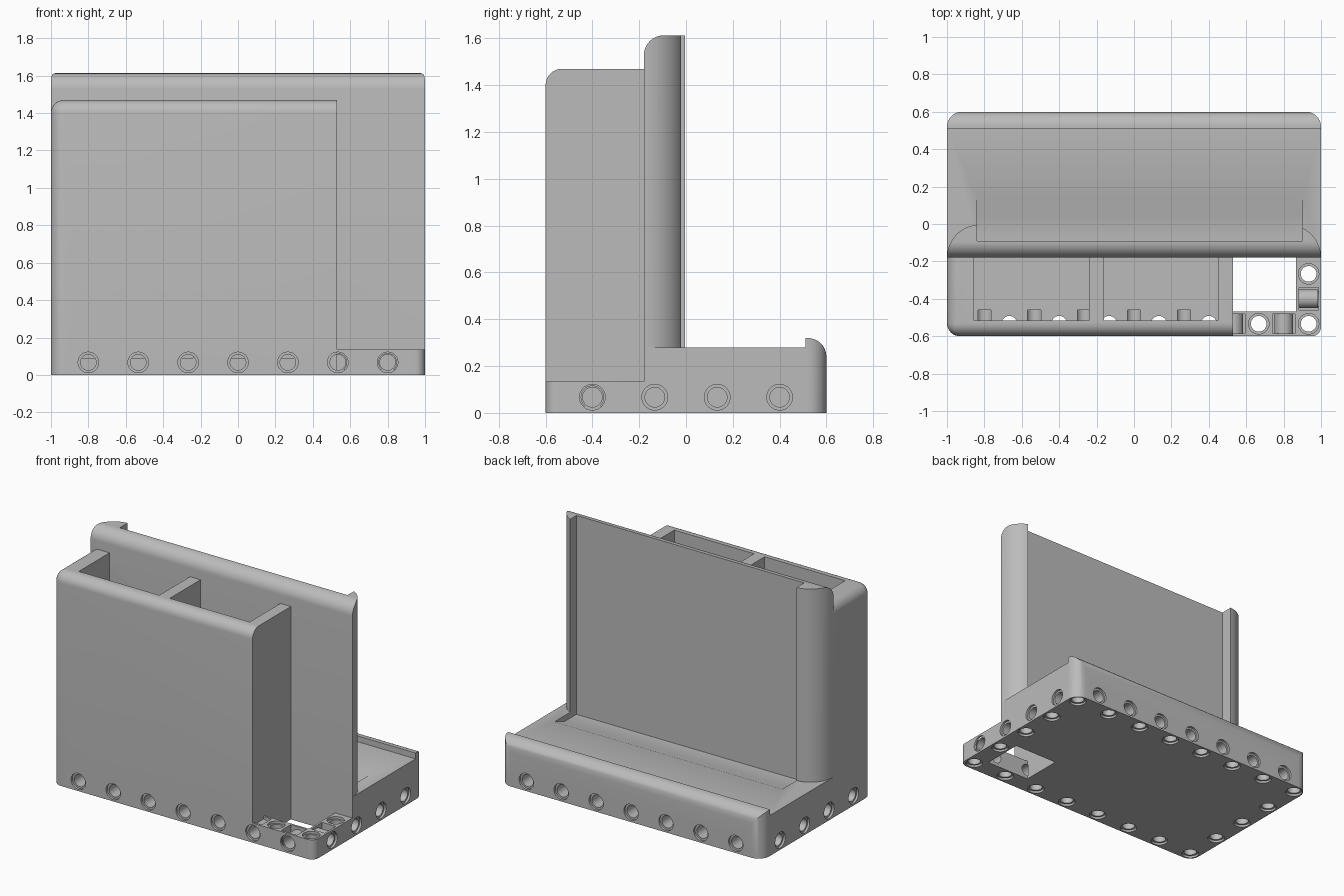
import bpy, bmesh, math
from mathutils import Matrix, Vector

if "Cube" in bpy.data.objects:
    bpy.data.objects.remove(bpy.data.objects["Cube"])

grey = bpy.data.materials.new("plain grey")
grey.use_nodes = True
GREY = (0.5, 0.5, 0.5, 1)
grey.diffuse_color = GREY
grey.node_tree.nodes["Principled BSDF"].inputs["Base Color"].default_value = GREY


def finish(name, bm):
    bmesh.ops.recalc_face_normals(bm, faces=bm.faces)
    me = bpy.data.meshes.new(name)
    bm.to_mesh(me)
    bm.free()
    me.materials.append(grey)
    ob = bpy.data.objects.new(name, me)
    bpy.context.collection.objects.link(ob)
    return ob


def prism(name, outline, axis, lo, hi, rounded=None, radius=0.08):
    """Extrude a 2D outline along axis ('X': outline is y,z; 'Z': outline is x,y)."""
    bm = bmesh.new()
    place = (lambda a, b: (lo, a, b)) if axis == "X" else (lambda a, b: (a, b, lo))
    face = bm.faces.new([bm.verts.new(place(a, b)) for a, b in outline])
    moved = bmesh.ops.extrude_face_region(bm, geom=[face])["geom"]
    shift = Vector((hi - lo, 0, 0)) if axis == "X" else Vector((0, 0, hi - lo))
    bmesh.ops.translate(bm, vec=shift, verts=[v for v in moved if isinstance(v, bmesh.types.BMVert)])
    bmesh.ops.recalc_face_normals(bm, faces=bm.faces)
    if rounded:
        edges = [e for e in bm.edges if rounded(*[v.co for v in e.verts])]
        bmesh.ops.bevel(bm, geom=edges, offset=radius, segments=8, profile=0.5,
                        affect="EDGES", clamp_overlap=True)
    return finish(name, bm)


def box(name, x0, x1, y0, y1, z0, z1, **kw):
    return prism(name, [(x0, y0), (x1, y0), (x1, y1), (x0, y1)], "Z", z0, z1, **kw)


def lathe(bm, profile, origin, direction, sides=28):
    """Add a capped turned solid, profile given as (radius, depth) pairs."""
    turn = Matrix.Translation(origin) @ Vector(direction).to_track_quat("Z", "Y").to_matrix().to_4x4()
    rings = []
    for r, d in profile:
        angles = [math.tau * i / sides for i in range(sides)]
        rings.append([bm.verts.new(turn @ Vector((r * math.cos(a), r * math.sin(a), d))) for a in angles])
    for p, q in zip(rings, rings[1:]):
        for i in range(sides):
            j = (i + 1) % sides
            bm.faces.new((p[i], p[j], q[j], q[i]))
    bm.faces.new(rings[0][::-1])
    bm.faces.new(rings[-1])


def boolean(ob, cutter, operation="DIFFERENCE"):
    mod = ob.modifiers.new("cut", "BOOLEAN")
    mod.object, mod.operation, mod.solver = cutter, operation, "EXACT"
    bpy.context.view_layer.objects.active = ob
    bpy.ops.object.modifier_apply(modifier=mod.name)


def near(a, b):
    return abs(a - b) < 1e-4


def both(p, q, axis, value):
    return near(p[axis], value) and near(q[axis], value)


# Peg holes: bores with a wider collar, on a regular pitch around the rim
PITCH, MID = 0.2667, 0.067
BORE, COLLAR = 0.042, 0.055
blind = [(COLLAR, -0.02), (COLLAR, 0.015), (BORE, 0.015), (BORE, 0.14)]
through = blind[:3] + [(BORE, 0.118), (COLLAR, 0.118), (COLLAR, 0.15)]
bm = bmesh.new()
for i in range(7):
    x = (i - 3) * PITCH
    lathe(bm, blind, (x, -0.6, MID), (0, 1, 0))
    lathe(bm, blind, (x, 0.6, MID), (0, -1, 0))
for i in range(4):
    y = (i - 1.5) * PITCH
    for s in (-1, 1):
        lathe(bm, blind, (s, y, MID), (-s, 0, 0))
for i in range(8):
    for j in range(5):
        if i in (0, 7) or j in (0, 4):
            open_top = i >= 6 and j <= 1
            lathe(bm, through if open_top else blind,
                  ((i - 3.5) * PITCH, (j - 2) * PITCH, 0), (0, 0, 1))
holes = finish("hole_cutter", bm)
cutters = [holes]

# Rear tray with a rounded lip
tray = prism("rear_tray", [(-0.18, 0), (0.6, 0), (0.6, 0.32), (0.51, 0.32), (0.51, 0.28), (-0.18, 0.28)],
             "X", -1, 1, radius=0.08,
             rounded=lambda p, q: both(p, q, 1, 0.6) and not both(p, q, 2, 0))
slot = prism("slot_cutter", [(-0.09, 0.24), (0.04, 0.24), (0.18, 0.291), (-0.09, 0.4)], "X", -0.84, 0.9)
boolean(tray, slot)

# Upright back panel with side flanges, rounded at the top front edge
def flange_arc(side, start, end, steps=10):
    angles = [math.radians(start + (end - start) * i / steps) for i in range(steps + 1)]
    return [(side * 0.83 + 0.17 * math.cos(a), -0.18 + 0.175 * math.sin(a)) for a in angles]


plan = (flange_arc(1, 0, 65.7) + [(0.9, -0.09), (-0.84, -0.09)] + flange_arc(-1, 93.4, 180))
panel = prism("back_panel", plan, "Z", 0.28, 1.613)
arc = [math.radians(90 + 9 * i) for i in range(11)]
side = [(-0.18, 0.1), (0.2, 0.1), (0.2, 1.613)]
side += [(-0.095 + 0.085 * math.cos(a), 1.528 + 0.085 * math.sin(a)) for a in arc]
envelope = prism("panel_envelope", side, "X", -1.1, 1.1)
boolean(panel, envelope, "INTERSECT")

# Front holder with two open compartments
holder = box("front_holder", -1, 0.53, -0.6, -0.18, 0, 1.47, radius=0.07,
             rounded=lambda p, q: (both(p, q, 1, -0.6) and both(p, q, 2, 1.47))
             or (both(p, q, 0, -1) and both(p, q, 2, 1.47))
             or (both(p, q, 0, -1) and both(p, q, 1, -0.6)))
cutters += [slot, envelope]
for x0, x1 in ((-0.855, -0.24), (-0.16, 0.45)):
    bay = box("bay_cutter", x0, x1, -0.515, -0.1, 0.09, 2)
    boolean(holder, bay)
    cutters.append(bay)

# Open L-shaped corner beam with recesses around its cross tubes
beam = prism("corner_beam", [(0.53, -0.6), (1, -0.6), (1, -0.18), (0.867, -0.18), (0.867, -0.467), (0.53, -0.467)],
             "Z", 0, 0.135, radius=0.05,
             rounded=lambda p, q: both(p, q, 0, 1) and both(p, q, 1, -0.6))
parts = [tray, panel, holder, beam]
for x, y, along in ((3 * PITCH, -2 * PITCH, "y"), (2 * PITCH, -2 * PITCH, "y"), (3.5 * PITCH, -1.5 * PITCH, "x")):
    w, d = (0.06, 0.052) if along == "y" else (0.052, 0.06)
    recess = box("recess_cutter", x - w, x + w, y - d, y + d, 0.03, 0.2)
    boolean(beam, recess)
    cutters.append(recess)
    bm = bmesh.new()
    axis = Vector((0, 1, 0)) if along == "y" else Vector((1, 0, 0))
    lathe(bm, [(0.05, -0.055), (0.05, 0.055)], Vector((x, y, MID)), axis)
    parts.append(finish("cross_tube", bm))

# Drill the peg holes and shade
for ob in parts:
    if ob is not panel:
        boolean(ob, holes)
for c in cutters:
    bpy.data.objects.remove(c)
bpy.ops.object.select_all(action="DESELECT")
for ob in parts:
    ob.select_set(True)
    bpy.context.view_layer.objects.active = ob
bpy.ops.object.shade_smooth_by_angle(angle=math.radians(30))
